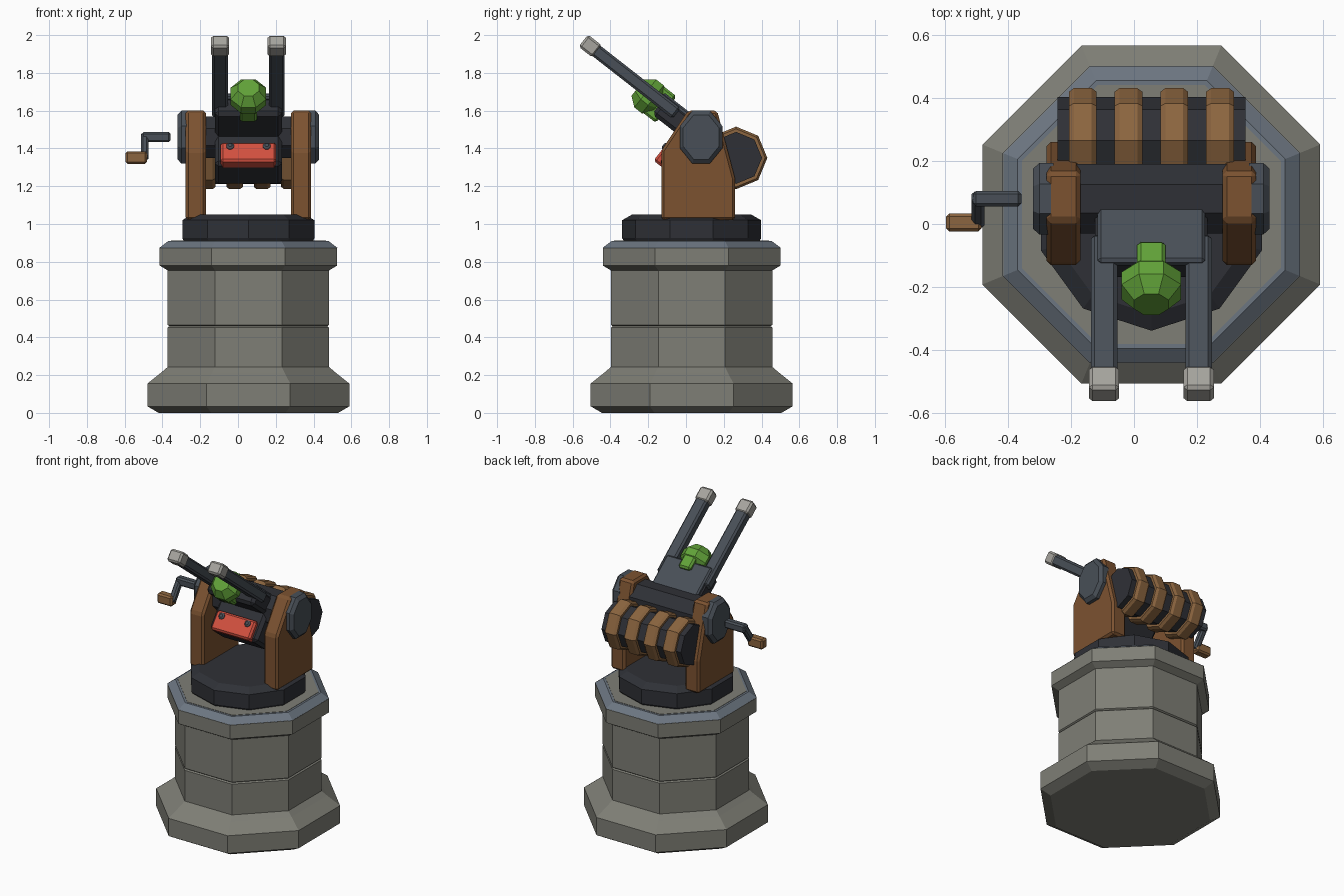
import bpy, bmesh
from math import pi, cos, sin, radians
from mathutils import Matrix, Vector

if "Cube" in bpy.data.objects:
    bpy.data.objects.remove(bpy.data.objects["Cube"])

CX, CY = 0.055, 0.03


def mat(name, rgb):
    m = bpy.data.materials.new(name)
    m.diffuse_color = (*rgb, 1)
    m.use_nodes = True
    m.node_tree.nodes["Principled BSDF"].inputs["Base Color"].default_value = m.diffuse_color
    return m


STONE = mat("stone", (0.21, 0.21, 0.18))
TRIM = mat("slate_trim", (0.15, 0.18, 0.22))
DARK = mat("dark_iron", (0.028, 0.03, 0.037))
STEEL = mat("steel", (0.065, 0.078, 0.095))
WOOD = mat("wood", (0.2, 0.085, 0.03))
BAND = mat("light_wood", (0.26, 0.13, 0.05))
TIP = mat("tip_metal", (0.38, 0.37, 0.34))
GREEN = mat("green", (0.12, 0.36, 0.04))
RED = mat("red", (0.65, 0.08, 0.05))


def finish(name, bm, matrix, material, bevel=0):
    bmesh.ops.recalc_face_normals(bm, faces=bm.faces)
    me = bpy.data.meshes.new(name)
    bm.to_mesh(me)
    bm.free()
    ob = bpy.data.objects.new(name, me)
    ob.matrix_world = matrix
    bpy.context.collection.objects.link(ob)
    me.materials.append(material)
    if bevel:
        b = ob.modifiers.new("bevel", 'BEVEL')
        b.width, b.segments, b.limit_method = bevel, 1, 'ANGLE'
    return ob


def lathe(name, profile, material, frame, n=8, phase=None, sx=1, sy=1):
    """Stack of n-gons along local z; profile = (apothem, z)."""
    phase = pi / n if phase is None else phase
    bm = bmesh.new()
    rings = []
    for a, z in profile:
        r = a / cos(pi / n)
        rings.append([bm.verts.new((sx * r * cos(phase + 2 * pi * i / n),
                                    sy * r * sin(phase + 2 * pi * i / n), z)) for i in range(n)])
    for a, b in zip(rings, rings[1:]):
        for i in range(n):
            j = (i + 1) % n
            bm.faces.new((a[i], a[j], b[j], b[i]))
    bm.faces.new(rings[0])
    bm.faces.new(rings[-1])
    return finish(name, bm, frame, material)


def box(name, lo, hi, material, frame=Matrix(), bevel=0.01):
    bm = bmesh.new()
    bmesh.ops.create_cube(bm, size=1)
    lo, hi = Vector(lo), Vector(hi)
    for v in bm.verts:
        v.co = Vector(v.co[i] * (hi - lo)[i] + (lo + hi)[i] / 2 for i in range(3))
    return finish(name, bm, frame, material, bevel)


def across(x, y, z):
    """Frame whose local z runs along world x."""
    return Matrix.Translation((x, y, z)) @ Matrix.Rotation(pi / 2, 4, 'Y')


# Stone pedestal
BASE = Matrix.Translation((CX, CY, 0))
lathe("plinth", [(0.475, 0), (0.535, 0.035), (0.535, 0.155), (0.46, 0.215), (0.425, 0.245)], STONE, BASE)
lathe("column", [(0.427, 0.2), (0.427, 0.452), (0.418, 0.459), (0.427, 0.466), (0.427, 0.77)], STONE, BASE)
lathe("capital", [(0.42, 0.75), (0.47, 0.78), (0.47, 0.875), (0.41, 0.908)], STONE, BASE)
lathe("capital_trim", [(0.465, 0.87), (0.471, 0.874), (0.424, 0.91), (0.41, 0.91), (0.40, 0.90)], TRIM, BASE)
lathe("capital_top", [(0.41, 0.89), (0.41, 0.912)], STONE, BASE)
lathe("turntable", [(0.335, 0.90), (0.35, 0.925), (0.35, 1.02), (0.30, 1.05)], DARK, BASE, n=10)

# Wooden side supports with trunnion discs
side = [(-0.13, 1.02), (-0.13, 1.39), (0.01, 1.6), (0.165, 1.6), (0.26, 1.24), (0.26, 1.02)]
for s, label in ((-1, "left"), (1, "right")):
    bm = bmesh.new()
    f = bm.faces.new([bm.verts.new((CX + s * 0.225, y, z)) for y, z in side])
    ext = bmesh.ops.extrude_face_region(bm, geom=[f])["geom"]
    bmesh.ops.translate(bm, vec=(s * 0.107, 0, 0), verts=[v for v in ext if isinstance(v, bmesh.types.BMVert)])
    finish(label + "_support", bm, Matrix(), WOOD, 0.014)
    lathe(label + "_disc", [(1, s * 0.31), (1, s * 0.355), (0.84, s * 0.375)], STEEL,
          across(CX, 0.08, 1.46), sx=0.14, sy=0.113)
lathe("trunnion_shaft", [(0.11, -0.24), (0.11, 0.24)], DARK, across(CX, 0.08, 1.46))

# Rear drum with wooden bands
DRUM = (0.265, 1.35)
lathe("drum", [(0.127, -0.298), (0.127, 0.298)], DARK, across(CX, *DRUM), phase=0)
for i in range(4):
    lathe(f"drum_band_{i + 1}", [(0.125, -0.044), (0.142, -0.044), (0.153, -0.028),
                                 (0.153, 0.028), (0.142, 0.044), (0.125, 0.044)], BAND,
          across(CX + (i - 1.5) * 0.145, *DRUM), phase=0)

# Tilted gun frame: local -y points along the barrels
GUN = Matrix.Translation((CX, 0.08, 1.46)) @ Matrix.Rotation(radians(-38), 4, 'X')


def gun_box(name, x0, x1, u, v, material, bevel=0.01):
    return box(name, (x0, -u[1], v[0]), (x1, -u[0], v[1]), material, GUN, bevel)


gun_box("gun_body", -0.178, 0.178, (-0.1, 0.09), (-0.25, 0.055), DARK, 0.02)
gun_box("receiver", -0.178, 0.178, (-0.06, 0.28), (-0.065, 0.055), DARK, 0.02)
gun_box("top_plate", -0.17, 0.17, (0.038, 0.3), (0.03, 0.066), STEEL)
gun_box("red_block", -0.147, 0.147, (0.05, 0.122), (-0.253, -0.125), RED, 0.012)
for s, label in ((-1, "left"), (1, "right")):
    x = s * 0.15
    gun_box(label + "_barrel", x - 0.042, x + 0.042, (0.18, 0.74), (-0.016, 0.053), STEEL, 0.012)
    gun_box(label + "_muzzle", x - 0.048, x + 0.048, (0.712, 0.806), (-0.022, 0.059), TIP, 0.012)
    lathe(label + "_rivet", [(0.02, 0), (0.02, 0.006), (0.01, 0.013)], STEEL,
          GUN @ Matrix.Translation((s * 0.097, -0.12, -0.157)) @ Matrix.Rotation(pi / 2, 4, 'X'))

# Green faceted knob and its strap
lathe("green_knob", [(0.06, 0.285), (0.094, 0.325), (0.094, 0.375), (0.055, 0.425)], GREEN,
      GUN @ Matrix.Rotation(pi / 2, 4, 'X'))
gun_box("green_strap", -0.045, 0.045, (0.235, 0.35), (-0.088, 0.09), GREEN, 0.012)

# Side crank
box("crank_rod", (-0.51, 0.055, 1.433), (-0.357, 0.105, 1.487), STEEL)
ARM = Matrix.Translation((-0.494, 0.045, 1.41)) @ Matrix.Rotation(radians(-35), 4, 'X')
box("crank_arm", (-0.02, -0.022, -0.08), (0.02, 0.022, 0.08), STEEL, ARM)
box("crank_handle", (-0.595, -0.024, 1.318), (-0.483, 0.034, 1.385), BAND)
